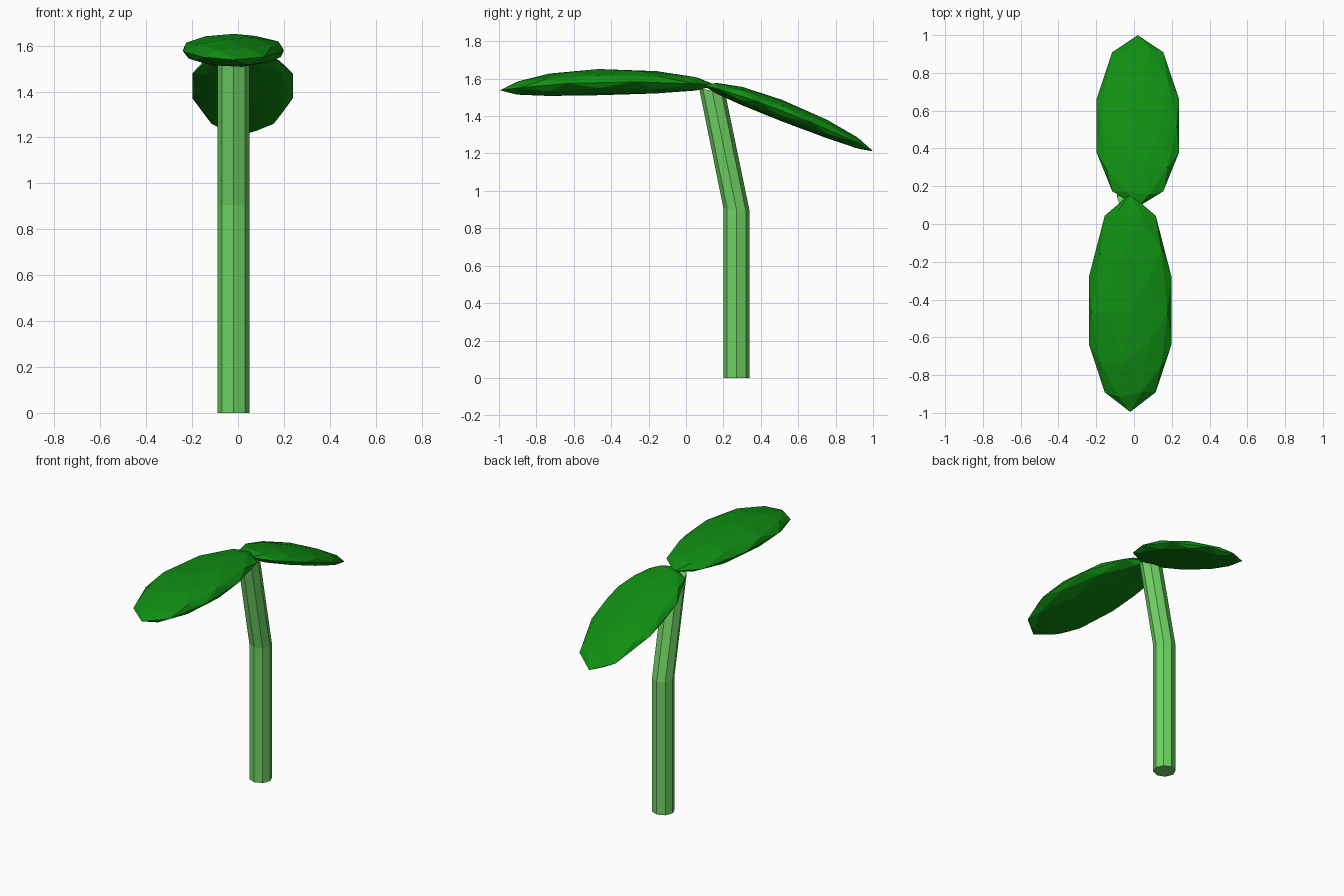
import bpy
import bmesh
from math import cos, sin, tau
from mathutils import Vector

cube = bpy.data.objects.get("Cube")
if cube:
    bpy.data.objects.remove(cube, do_unlink=True)


def make_material(name, rgb):
    mat = bpy.data.materials.new(name)
    mat.use_nodes = True
    mat.diffuse_color = (*rgb, 1)
    mat.node_tree.nodes["Principled BSDF"].inputs["Base Color"].default_value = (*rgb, 1)
    return mat


def add_object(name, bm, mat):
    bmesh.ops.recalc_face_normals(bm, faces=bm.faces)
    mesh = bpy.data.meshes.new(name)
    bm.to_mesh(mesh)
    bm.free()
    mesh.materials.append(mat)
    obj = bpy.data.objects.new(name, mesh)
    bpy.context.scene.collection.objects.link(obj)
    return obj


leaf_green = make_material("leaf green", (0.005, 0.27, 0.006))
stem_green = make_material("stem green", (0.16, 0.65, 0.13))


def make_leaf(name, x, root, tip, half_width, half_thick, arch, shift):
    """Flattened faceted ball stretched from root to tip (y, z), arched along its length."""
    bm = bmesh.new()
    bmesh.ops.create_icosphere(bm, subdivisions=2, radius=1)
    side = 1 if tip[0] > root[0] else -1
    for v in bm.verts:
        # Turn the whole ball half round for the leaf pointing forwards
        t, u, w = v.co.y, v.co.x * side, v.co.z
        f = (t + 1) / 2
        y = root[0] + (tip[0] - root[0]) * f + shift * (1 - t * t) ** 2
        z = root[1] + (tip[1] - root[1]) * f + arch * (1 - t * t)
        v.co = Vector((x + u * half_width, y, z + w * half_thick))
    return add_object(name, bm, leaf_green)


make_leaf("front_leaf", -0.02, (0.16, 1.565), (-0.995, 1.538), 0.23, 0.07, 0.03, -0.05)
make_leaf("back_leaf", 0.02, (0.09, 1.565), (1.0, 1.212), 0.23, 0.058, 0.04, -0.03)

# Eight-sided stem: foot, bend and tilted top rings
SIDES, RADIUS = 8, 0.07
bm = bmesh.new()
rings = []
for y, z, slope in ((0.27, 0, 0), (0.27, 0.9, -0.1), (0.14, 1.535, -0.2)):
    ring = []
    for k in range(SIDES):
        a = tau * k / SIDES
        dy = RADIUS * sin(a)
        ring.append(bm.verts.new((-0.02 + RADIUS * cos(a), y + dy, z + slope * dy)))
    rings.append(ring)
for low, high in zip(rings, rings[1:]):
    for k in range(SIDES):
        n = (k + 1) % SIDES
        bm.faces.new((low[k], low[n], high[n], high[k]))
bm.faces.new(rings[0])
bm.faces.new(rings[-1])
add_object("stem", bm, stem_green)
